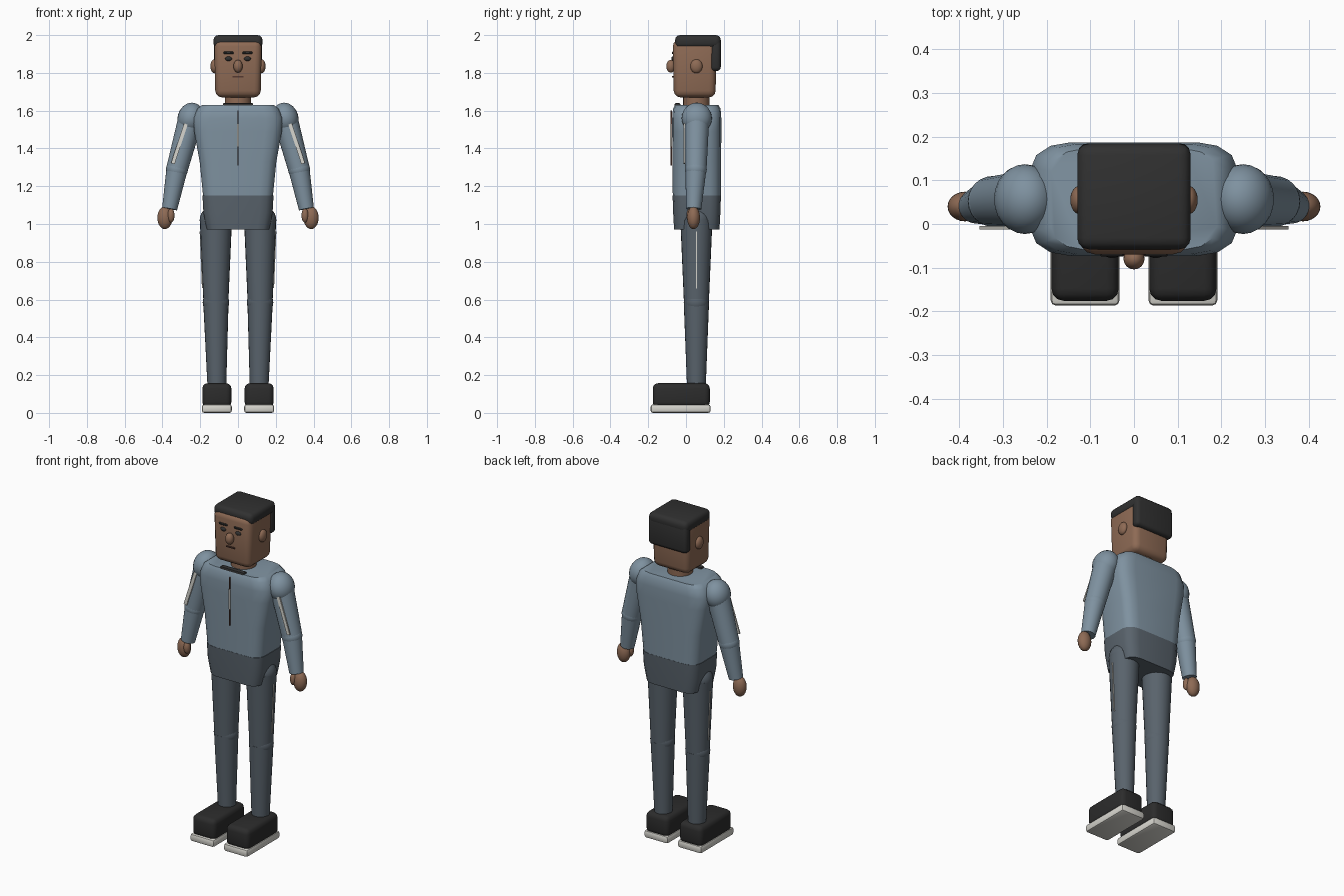
import bpy, bmesh, math
from mathutils import Vector, Matrix

if "Cube" in bpy.data.objects:
    bpy.data.objects.remove(bpy.data.objects["Cube"])


def material(name, r, g, b):
    m = bpy.data.materials.new(name)
    m.diffuse_color = (r, g, b, 1)
    m.use_nodes = True
    m.node_tree.nodes["Principled BSDF"].inputs["Base Color"].default_value = m.diffuse_color
    return m


SKIN = material("brown skin", 0.27, 0.145, 0.09)
SHIRT = material("blue grey shirt", 0.21, 0.285, 0.35)
PANTS = material("dark slate trousers", 0.10, 0.125, 0.15)
HAIR = material("black hair", 0.03, 0.03, 0.03)
SHOE = material("black shoe", 0.025, 0.025, 0.025)
PALE = material("off white", 0.68, 0.67, 0.62)
MOUTH = material("dark brown", 0.09, 0.04, 0.03)
CY = 0.057  # body centre depth


def finish(name, bm, mat, angle=40):
    bmesh.ops.recalc_face_normals(bm, faces=bm.faces)
    me = bpy.data.meshes.new(name)
    bm.to_mesh(me)
    bm.free()
    me.materials.append(mat)
    me.polygons.foreach_set("use_smooth", [True] * len(me.polygons))
    me.set_sharp_from_angle(angle=math.radians(angle))
    ob = bpy.data.objects.new(name, me)
    bpy.context.collection.objects.link(ob)
    return ob


def box(name, mat, x, y, z, bevel=0.0, segs=3, taper=None):
    """Rounded box from (min, max) ranges; taper scales the lower half in x and y."""
    bm = bmesh.new()
    bmesh.ops.create_cube(bm, size=1)
    c = Vector([(r[0] + r[1]) / 2 for r in (x, y, z)])
    d = Vector([r[1] - r[0] for r in (x, y, z)])
    for v in bm.verts:
        k = taper if taper and v.co.z < 0 else 1
        v.co = Vector((v.co.x * d.x * k, v.co.y * d.y * k, v.co.z * d.z)) + c
    if bevel:
        bmesh.ops.bevel(bm, geom=bm.edges[:], offset=bevel, segments=segs,
                        profile=0.5, affect='EDGES', clamp_overlap=True)
    return finish(name, bm, mat)


def ball(name, mat, center, radii, tilt=0.0):
    bm = bmesh.new()
    bmesh.ops.create_uvsphere(bm, u_segments=24, v_segments=14, radius=1)
    m = (Matrix.Translation(center) @ Matrix.Rotation(tilt, 4, 'Y')
         @ Matrix.Diagonal((*radii, 1)))
    bmesh.ops.transform(bm, matrix=m, verts=bm.verts)
    return finish(name, bm, mat, 60)


def limb(name, mat, a, b, ra, rb):
    """Tapered tube from point a to point b."""
    a, b = Vector(a), Vector(b)
    bm = bmesh.new()
    bmesh.ops.create_cone(bm, cap_ends=True, segments=24, radius1=ra, radius2=rb,
                          depth=(b - a).length)
    rot = (b - a).to_track_quat('Z', 'Y').to_matrix().to_4x4()
    bmesh.ops.transform(bm, matrix=Matrix.Translation((a + b) / 2) @ rot, verts=bm.verts)
    return finish(name, bm, mat)


def strip(name, mat, a, b, width, normal, thick=0.008):
    """Thin flat plate running from a to b, facing along normal."""
    a, b = Vector(a), Vector(b)
    d = (b - a).normalized()
    n = Vector(normal)
    n = (n - d * n.dot(d)).normalized()
    s = d.cross(n)
    bm = bmesh.new()
    bmesh.ops.create_cube(bm, size=1)
    for v in bm.verts:
        v.co = ((a + b) / 2 + d * v.co.x * (b - a).length
                + s * v.co.y * width + n * v.co.z * thick)
    return finish(name, bm, mat)


def loft(name, mat, rings):
    """Stack of rounded-rectangle sections: (z, half width, half depth)."""
    bm = bmesh.new()
    loops = []
    for z, hx, hy in rings:
        rx, ry, loop = hx * 0.38, hy * 0.45, []
        for q, (sx, sy) in enumerate(((1, 1), (-1, 1), (-1, -1), (1, -1))):
            for i in range(4):
                t = math.radians(90 * q + 30 * i)
                loop.append(bm.verts.new((sx * (hx - rx) + rx * math.cos(t),
                                          CY + sy * (hy - ry) + ry * math.sin(t), z)))
        loops.append(loop)
    for lo, hi in zip(loops, loops[1:]):
        for i in range(16):
            j = (i + 1) % 16
            bm.faces.new((lo[i], lo[j], hi[j], hi[i]))
    bm.faces.new(loops[0])
    bm.faces.new(loops[-1])
    return finish(name, bm, mat)


# Torso and hips
loft("torso", SHIRT, [(1.15, 0.185, 0.127), (1.33, 0.203, 0.129), (1.49, 0.232, 0.13),
                      (1.56, 0.236, 0.13), (1.61, 0.215, 0.126), (1.63, 0.19, 0.115)])
loft("hips", PANTS, [(0.97, 0.165, 0.12), (1.06, 0.183, 0.125), (1.15, 0.188, 0.128)])
box("collar", HAIR, (-0.08, 0.08), (-0.06, -0.03), (1.615, 1.64), 0.006, 2)
strip("zip", MOUTH, (0, -0.077, 1.31), (0, -0.077, 1.6), 0.005, (0, -1, 0))
strip("zip_pull", PALE, (0, -0.08, 1.41), (0, -0.08, 1.53), 0.009, (0, -1, 0))

# Head and face
limb("neck", SKIN, (0, 0.055, 1.60), (0, 0.055, 1.70), 0.07, 0.07)
box("head", SKIN, (-0.126, 0.126), (-0.07, 0.162), (1.67, 1.975), 0.035, 3, taper=0.95)
box("hair_top", HAIR, (-0.13, 0.13), (-0.058, 0.184), (1.93, 2.0), 0.026)
box("hair_back", HAIR, (-0.128, 0.128), (0.13, 0.184), (1.81, 1.975), 0.02)
ball("nose", SKIN, (0, -0.08, 1.835), (0.024, 0.024, 0.034))
box("mouth", MOUTH, (-0.028, 0.028), (-0.074, -0.06), (1.776, 1.783))

for s, side in ((-1, "left"), (1, "right")):
    ball(f"ear_{side}", SKIN, (s * 0.126, 0.055, 1.835), (0.02, 0.032, 0.037))
    ball(f"eye_{side}", HAIR, (s * 0.05, -0.068, 1.875), (0.018, 0.010, 0.012))
    box(f"brow_{side}", HAIR, (s * 0.05 - 0.027, s * 0.05 + 0.027),
        (-0.075, -0.06), (1.9, 1.912), 0.003, 1)

    # Arm
    shoulder, elbow = (s * 0.25, CY, 1.56), (s * 0.323, 0.052, 1.29)
    ball(f"shoulder_{side}", SHIRT, shoulder, (0.07, 0.08, 0.083), -s * 0.26)
    limb(f"upper_arm_{side}", SHIRT, shoulder, elbow, 0.066, 0.057)
    ball(f"elbow_{side}", SHIRT, elbow, (0.058, 0.058, 0.058))
    limb(f"forearm_{side}", SHIRT, elbow, (s * 0.362, 0.041, 1.08), 0.056, 0.04)
    strip(f"sleeve_stripe_{side}", PALE, (s * 0.276, -0.009, 1.53),
          (s * 0.345, -0.009, 1.32), 0.02, (0, -1, 0))
    ball(f"hand_{side}", SKIN, (s * 0.387, 0.04, 1.033), (0.04, 0.034, 0.06))
    ball(f"thumb_{side}", SKIN, (s * 0.355, 0.022, 1.045), (0.019, 0.02, 0.037))

    # Leg
    hip, knee, ankle = (s * 0.117, 0.055, 1.02), (s * 0.117, 0.055, 0.585), (s * 0.112, 0.055, 0.15)
    ball(f"hip_joint_{side}", PANTS, hip, (0.086, 0.08, 0.08))
    limb(f"thigh_{side}", PANTS, hip, knee, 0.085, 0.066)
    ball(f"knee_{side}", PANTS, knee, (0.07, 0.066, 0.066))
    limb(f"shin_{side}", PANTS, knee, ankle, 0.067, 0.05)
    strip(f"trouser_seam_{side}", PALE, (s * 0.199, 0.055, 0.96),
          (s * 0.187, 0.055, 0.66), 0.006, (s, 0, 0))

    # Shoe
    box(f"shoe_{side}", SHOE, (s * 0.112 - 0.077, s * 0.112 + 0.077),
        (-0.176, 0.126), (0.03, 0.157), 0.028)
    box(f"sole_{side}", PALE, (s * 0.112 - 0.079, s * 0.112 + 0.079),
        (-0.187, 0.13), (0.0, 0.045), 0.012, 2)
